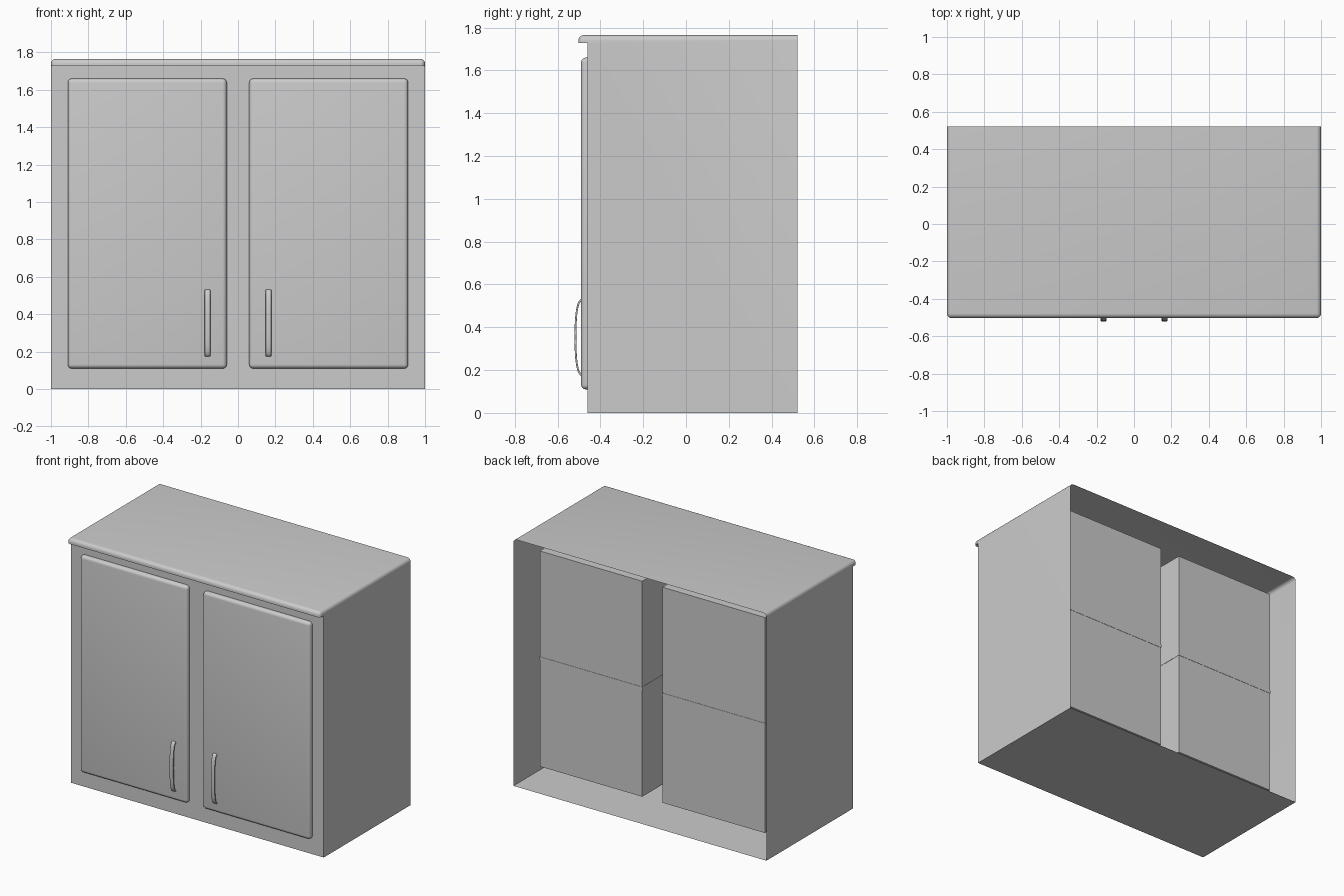
import bpy, bmesh, math

if "Cube" in bpy.data.objects:
    bpy.data.objects.remove(bpy.data.objects["Cube"])

Z_TOP, FRONT, BACK = 1.765, -0.46, 0.52
X_IN, X_OUT, Z_LO, Z_HI = 0.08, 0.89, 0.115, 1.655   # door openings


def finish(bm, name, smooth=True):
    bmesh.ops.recalc_face_normals(bm, faces=bm.faces)
    me = bpy.data.meshes.new(name)
    bm.to_mesh(me)
    bm.free()
    ob = bpy.data.objects.new(name, me)
    bpy.context.collection.objects.link(ob)
    if smooth:
        bpy.ops.object.select_all(action='DESELECT')
        ob.select_set(True)
        bpy.context.view_layer.objects.active = ob
        bpy.ops.object.shade_smooth_by_angle(angle=math.radians(35))
    return ob


def prism(profile, x0, x1):
    """Closed solid from a (y, z) profile extruded along x."""
    bm = bmesh.new()
    rings = [[bm.verts.new((x, y, z)) for y, z in profile] for x in (x0, x1)]
    n = len(profile)
    bm.faces.new(rings[0])
    bm.faces.new(rings[1][::-1])
    for i in range(n):
        j = (i + 1) % n
        bm.faces.new((rings[0][i], rings[1][i], rings[1][j], rings[0][j]))
    bmesh.ops.recalc_face_normals(bm, faces=bm.faces)
    return bm


def box(x0, x1, y0, y1, z0, z1):
    return prism([(y0, z0), (y1, z0), (y1, z1), (y0, z1)], x0, x1)


def drop_faces(bm, y):
    faces = [f for f in bm.faces if all(abs(v.co.y - y) < 1e-5 for v in f.verts)]
    bmesh.ops.delete(bm, geom=faces, context='FACES_ONLY')


def bevel(bm, test, width, segs):
    edges = [e for e in bm.edges if test(e.verts[0].co, e.verts[1].co)]
    bmesh.ops.bevel(bm, geom=edges, offset=width, offset_type='OFFSET',
                    segments=segs, profile=0.5, affect='EDGES', clamp_overlap=True)


# Carcass: thin shell, open at the back, with a rounded overhanging top
LIP = -0.503
bm = prism([(BACK, 0), (FRONT, 0), (FRONT, 1.728), (LIP, 1.728),
            (LIP, Z_TOP), (BACK, Z_TOP)], -1, 1)
drop_faces(bm, BACK)
drop_faces(bm, FRONT)


def top_edge(a, b):
    on_top = min(a.z, b.z) > Z_TOP - 1e-4 and min(a.y, b.y) < LIP + 1e-4
    lip_corner = max(a.y, b.y) < LIP + 1e-4 and abs(a.z - b.z) > 1e-3
    return on_top or lip_corner


bevel(bm, top_edge, 0.025, 5)
finish(bm, "cabinet_shell")

# Front frame with two door openings
bm = bmesh.new()
xs = [-1, -X_OUT, -X_IN, X_IN, X_OUT, 1]
zs = [0, Z_LO, Z_HI, 1.728]
grid = [[bm.verts.new((x, FRONT, z)) for z in zs] for x in xs]
for i in range(5):
    for j in range(3):
        if not (j == 1 and i in (1, 3)):
            bm.faces.new((grid[i][j], grid[i + 1][j], grid[i + 1][j + 1], grid[i][j + 1]))
finish(bm, "front_frame", False)

for s, side in ((-1, "left"), (1, "right")):
    # Compartment liner, open towards the door, with one shelf
    xa, xb = sorted((s * X_IN, s * X_OUT))
    bm = box(xa, xb, FRONT, 0.38, Z_LO, Z_HI)
    drop_faces(bm, FRONT)
    finish(bm, side + "_compartment", False)
    e = 0.002
    finish(box(xa - e, xb + e, FRONT + 0.01, 0.38 + e, 0.876, 0.9), side + "_shelf", False)

    # Door with rounded corners and a softened front rim
    xa, xb = sorted((s * 0.06, s * 0.91))
    yf = -0.49
    bm = box(xa, xb, yf, FRONT, 0.11, 1.66)
    bevel(bm, lambda a, b: min(a.y, b.y) < yf + 1e-4, 0.022, 5)
    finish(bm, side + "_door")

    # Bowed flat handle
    outer, inner = [], []
    n = 16
    for k in range(n + 1):
        t = math.pi * k / n
        c, q = math.cos(t), math.sin(t)
        zc = math.copysign(abs(c) ** 0.8, c)
        outer.append((-0.485 - 0.036 * q ** 0.8, 0.353 + 0.18 * zc))
        inner.append((-0.485 - 0.027 * q ** 0.8, 0.353 + 0.168 * zc))
    bm = prism(outer + inner[::-1], s * 0.163 - 0.015, s * 0.163 + 0.015)
    bevel(bm, lambda a, b: abs(a.x - b.x) < 1e-5, 0.003, 2)
    finish(bm, side + "_handle")
